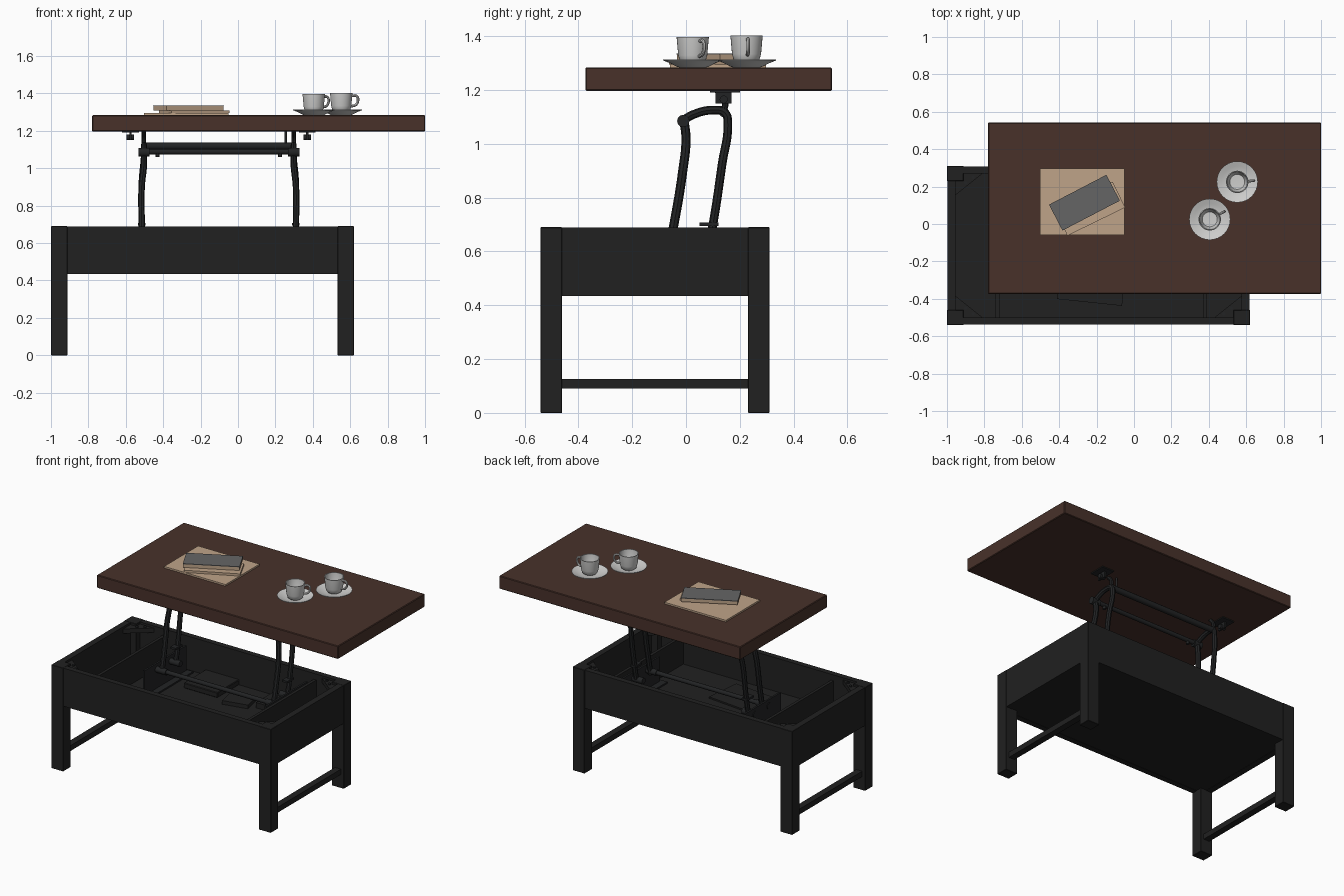
import bpy, bmesh, math
from mathutils import Matrix, Vector

cube = bpy.data.objects.get("Cube")
if cube:
    bpy.data.objects.remove(cube, do_unlink=True)


def material(name, rgb):
    m = bpy.data.materials.new(name)
    m.use_nodes = True
    m.diffuse_color = (*rgb, 1)
    bsdf = next(n for n in m.node_tree.nodes if n.type == 'BSDF_PRINCIPLED')
    bsdf.inputs["Base Color"].default_value = (*rgb, 1)
    return m


BLACK = material("black wood", (0.015, 0.015, 0.015))
METAL = material("dark metal", (0.016, 0.017, 0.018))
BROWN = material("brown wood", (0.065, 0.031, 0.023))
TAN = material("tan paper", (0.52, 0.37, 0.25))
GREY = material("grey cover", (0.13, 0.13, 0.13))
WHITE = material("white china", (0.62, 0.62, 0.61))


def finish(name, bm, mat):
    bmesh.ops.recalc_face_normals(bm, faces=bm.faces)
    me = bpy.data.meshes.new(name)
    bm.to_mesh(me)
    bm.free()
    me.materials.append(mat)
    ob = bpy.data.objects.new(name, me)
    bpy.context.collection.objects.link(ob)
    return ob


def smooth(ob):
    bpy.ops.object.select_all(action='DESELECT')
    ob.select_set(True)
    bpy.context.view_layer.objects.active = ob
    bpy.ops.object.shade_smooth_by_angle(angle=math.radians(40))


def box(name, lo, hi, mat, turn=0, bevel=0):
    """Box from its low and high corners, turned in degrees about its centre."""
    lo, hi = Vector(lo), Vector(hi)
    bm = bmesh.new()
    bmesh.ops.create_cube(bm, size=1, matrix=Matrix.Diagonal((*(hi - lo), 1)))
    if bevel:
        bmesh.ops.bevel(bm, geom=bm.edges[:], offset=bevel, segments=1, affect='EDGES')
    ob = finish(name, bm, mat)
    ob.location = (lo + hi) / 2
    ob.rotation_euler.z = math.radians(turn)
    return ob


def rod(name, a, b, r, mat=METAL):
    a, b = Vector(a), Vector(b)
    d = b - a
    mx = Matrix.Translation((a + b) / 2) @ d.to_track_quat('Z', 'Y').to_matrix().to_4x4()
    bm = bmesh.new()
    bmesh.ops.create_cone(bm, cap_ends=True, segments=12, radius1=r, radius2=r,
                          depth=d.length, matrix=mx)
    smooth(finish(name, bm, mat))


def tube(name, pts, r, mat=METAL):
    """Smooth bent tube through the points, as a mesh."""
    cu = bpy.data.curves.new(name, 'CURVE')
    cu.dimensions = '3D'
    cu.bevel_depth, cu.bevel_resolution, cu.resolution_u = r, 2, 6
    cu.use_fill_caps = True
    sp = cu.splines.new('BEZIER')
    sp.bezier_points.add(len(pts) - 1)
    for p, co in zip(sp.bezier_points, pts):
        p.co = co
        p.handle_left_type = p.handle_right_type = 'AUTO'
    cu.materials.append(mat)
    ob = bpy.data.objects.new(name, cu)
    bpy.context.collection.objects.link(ob)
    bpy.ops.object.select_all(action='DESELECT')
    ob.select_set(True)
    bpy.context.view_layer.objects.active = ob
    bpy.ops.object.convert(target='MESH')
    smooth(bpy.context.object)


def lathe(name, profile, centre, mat):
    bm = bmesh.new()
    vs = [bm.verts.new((r, 0, z)) for r, z in profile]
    es = [bm.edges.new(p) for p in zip(vs, vs[1:])]
    bmesh.ops.spin(bm, geom=vs + es, cent=(0, 0, 0), axis=(0, 0, 1),
                   angle=math.tau, steps=32)
    bmesh.ops.remove_doubles(bm, verts=bm.verts, dist=0.0001)
    ob = finish(name, bm, mat)
    ob.location = centre
    smooth(ob)


# Frame: legs, aprons, floor, stretchers
X0, X1, Y0, Y1, RIM, LOW = -1.0, 0.62, -0.54, 0.31, 0.69, 0.435
LX, LY = 0.088, 0.08
for x, sx, side in ((X0, 1, "right"), (X1, -1, "left")):
    for y, sy, end in ((Y0, 1, "front"), (Y1, -1, "back")):
        xs, ys = sorted((x, x + sx * LX)), sorted((y, y + sy * LY))
        box(f"{end}_{side}_leg", (xs[0], ys[0], 0), (xs[1], ys[1], RIM), BLACK, bevel=0.002)
        # Triangular corner brace with screws
        bm = bmesh.new()
        tri = [(0.04, 0.04), (0.19, 0.04), (0.04, 0.16)]
        f = bm.faces.new([bm.verts.new((x + sx * u, y + sy * v, 0.645)) for u, v in tri])
        top = bmesh.ops.extrude_face_region(bm, geom=[f])["geom"]
        bmesh.ops.translate(bm, vec=(0, 0, 0.03),
                            verts=[v for v in top if isinstance(v, bmesh.types.BMVert)])
        finish(f"{end}_{side}_brace", bm, BLACK)
        for u, v in ((0.14, 0.06), (0.10, 0.09)):
            px, py = x + sx * u, y + sy * v
            rod("brace_screw", (px, py, 0.67), (px, py, 0.682), 0.009)
    xs = sorted((x + sx * 0.003, x + sx * 0.045))
    box(f"{side}_apron", (xs[0], Y0 + 0.02, LOW), (xs[1], Y1 - 0.02, RIM - 0.001), BLACK)
    mid = x + sx * LX / 2
    box(f"{side}_stretcher", (mid - 0.022, Y0 + 0.06, 0.09), (mid + 0.022, Y1 - 0.06, 0.126), BLACK)
for y, sy, end in ((Y0, 1, "front"), (Y1, -1, "back")):
    ys = sorted((y + sy * 0.003, y + sy * 0.04))
    box(f"{end}_apron", (X0 + 0.02, ys[0], LOW), (X1 - 0.02, ys[1], RIM - 0.001), BLACK)
box("box_floor", (X0 + 0.02, Y0 + 0.02, LOW + 0.002), (X1 - 0.02, Y1 - 0.02, 0.465), BLACK)

# Inner dividers and the rails that carry the lift
for x, side in ((-0.73, "right"), (0.38, "left")):
    box(f"{side}_divider", (x - 0.01, Y0 + 0.04, 0.46), (x + 0.01, Y1 - 0.04, 0.65), BLACK)
for x, side in ((-0.555, "right"), (0.34, "left")):
    box(f"{side}_lift_rail", (x - 0.006, -0.20, 0.46), (x + 0.006, 0.24, 0.64), METAL)
    box(f"{side}_rail_foot", (x - 0.05, -0.22, 0.465), (x + 0.05, 0.25, 0.475), METAL)

# Things stored in the box
box("stored_folder", (-0.43, 0.04, 0.465), (-0.18, 0.28, 0.50), BLACK, bevel=0.004)
box("stored_book", (-0.12, 0.0, 0.465), (0.05, 0.12, 0.49), BLACK, turn=12)
box("stored_case", (0.09, 0.06, 0.465), (0.20, 0.24, 0.50), BLACK)
box("stored_magazine", (-0.40, -0.42, 0.465), (-0.05, -0.17, 0.475), BLACK, turn=-6)

# Lift mechanism: two bent arms and a link on each side
for x, s, side in ((-0.515, 1, "right"), (0.31, -1, "left")):
    top = x + s * 0.012
    tube(f"{side}_front_arm", [(x, -0.07, 0.58), (x, -0.045, 0.70), (x, -0.012, 0.90),
                               (top, 0.0, 1.02), (top, -0.008, 1.09)], 0.017)
    tube(f"{side}_rear_arm", [(x, 0.075, 0.58), (x, 0.10, 0.70), (x, 0.135, 0.93),
                              (top, 0.155, 1.07), (top, 0.145, 1.115), (top, 0.10, 1.125),
                              (top, 0.03, 1.11), (top, -0.015, 1.085)], 0.016)
    tube(f"{side}_top_link", [(top, 0.14, 1.12), (top, 0.145, 1.155), (top, 0.115, 1.20)], 0.012)
    rod(f"{side}_front_pivot", (top - 0.03, -0.01, 1.085), (top + 0.03, -0.01, 1.085), 0.023)
    for y in (-0.07, 0.075):
        rod(f"{side}_lower_pivot", (x - 0.05, y, 0.60), (x + 0.04, y, 0.60), 0.02)
    box(f"{side}_arm_stop", (x - 0.02, 0.05, 0.695), (x + 0.02, 0.12, 0.708), METAL)
    # Bracket under the table top
    bx = x - s * 0.06
    box(f"{side}_top_plate", (bx - 0.045, 0.09, 1.19), (bx + 0.045, 0.20, 1.201), METAL)
    box(f"{side}_top_tab", (bx - 0.006, 0.11, 1.15), (bx + 0.006, 0.17, 1.2), METAL)
    rod(f"{side}_top_bolt", (bx - 0.02, 0.14, 1.165), (bx + 0.02, 0.14, 1.165), 0.015)
    # Small bolts on the crossbar
    cx = x + s * 0.085
    rod(f"{side}_bar_bolt", (cx, -0.01, 1.06), (cx, -0.01, 1.08), 0.01)
rod("front_crossbar", (-0.50, -0.01, 1.088), (0.30, -0.01, 1.088), 0.014)
rod("rear_crossbar", (-0.51, 0.14, 1.118), (0.305, 0.14, 1.118), 0.019)
rod("lower_crossbar", (-0.515, -0.07, 0.60), (0.31, -0.07, 0.60), 0.014)
rod("gas_strut", (0.255, 0.14, 1.12), (0.255, 0.14, 1.20), 0.007)

# Table top
TOP = 1.284
box("table_top", (-0.78, -0.374, 1.197), (1.0, 0.542, TOP), BROWN, bevel=0.004)

# Magazine and two books
box("magazine", (-0.503, -0.06, TOP), (-0.05, 0.298, TOP + 0.011), TAN)
box("lower_book", (-0.407, 0.005, TOP + 0.011), (-0.063, 0.159, TOP + 0.026), TAN, turn=26)
box("upper_book", (-0.437, 0.038, TOP + 0.026), (-0.093, 0.19, TOP + 0.048), TAN, turn=27.5)
box("book_cover", (-0.438, 0.036, TOP + 0.048), (-0.092, 0.192, TOP + 0.052), GREY, turn=27.5)

# Cups on saucers
SAUCER = [(0, 0.004), (0.05, 0.0), (0.06, 0.003), (0.085, 0.016), (0.11, 0.026),
          (0.11, 0.030), (0.085, 0.021), (0.055, 0.011), (0, 0.010)]
CUP = [(0, 0.012), (0.038, 0.012), (0.047, 0.02), (0.054, 0.045), (0.06, 0.113),
       (0.055, 0.113), (0.049, 0.045), (0.04, 0.026), (0, 0.024)]
for name, x, y, turn, lift in (("front", 0.405, 0.025, 28, 0), ("back", 0.552, 0.225, 4, 0.005)):
    lathe(f"{name}_saucer", SAUCER, (x, y, TOP), WHITE)
    lathe(f"{name}_cup", CUP, (x, y, TOP + lift), WHITE)
    c, s = math.cos(math.radians(turn)), math.sin(math.radians(turn))
    loop = [(0.055, 0.098), (0.082, 0.097), (0.09, 0.075), (0.078, 0.05), (0.052, 0.042)]
    tube(f"{name}_cup_handle", [(x + r * c, y + r * s, TOP + lift + z) for r, z in loop],
         0.007, WHITE)
